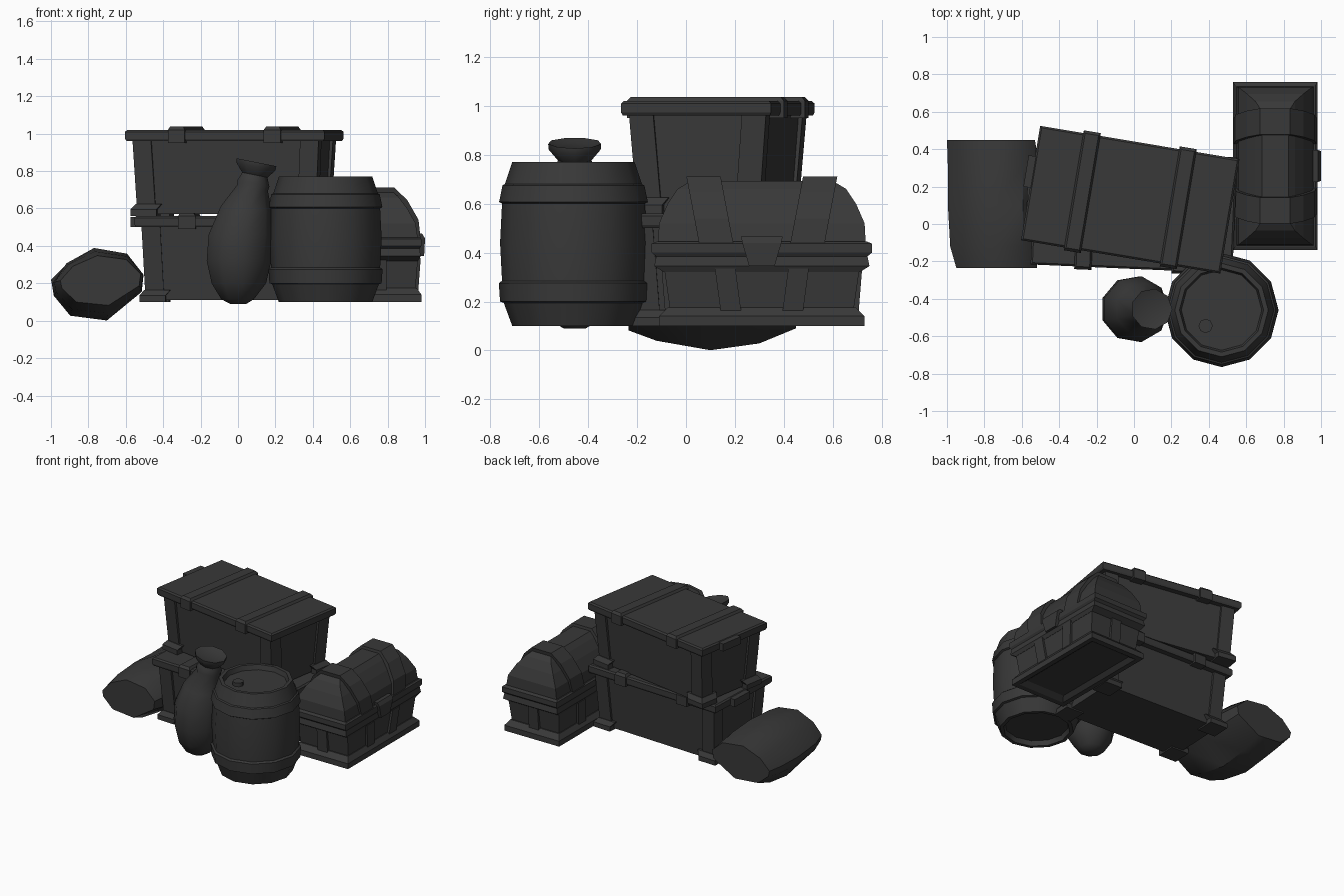
import bpy
from math import sin, cos, pi, radians
from mathutils import Matrix, Vector

if "Cube" in bpy.data.objects:
    bpy.data.objects.remove(bpy.data.objects["Cube"])

mat = bpy.data.materials.new("charcoal")
mat.use_nodes = True
CHARCOAL = (0.04, 0.04, 0.04, 1)
mat.diffuse_color = CHARCOAL
mat.node_tree.nodes["Principled BSDF"].inputs["Base Color"].default_value = CHARCOAL


def loft(name, rings, place=None, smooth=None):
    """Skin equal-length rings of points and cap both ends."""
    n = len(rings[0])
    verts = [place @ Vector(p) if place else Vector(p) for r in rings for p in r]
    faces = [[k * n + i, k * n + (i + 1) % n, (k + 1) * n + (i + 1) % n, (k + 1) * n + i]
             for k in range(len(rings) - 1) for i in range(n)]
    faces += [list(range(n))[::-1], [len(verts) - n + i for i in range(n)]]
    mesh = bpy.data.meshes.new(name)
    mesh.from_pydata(verts, [], faces)
    mesh.materials.append(mat)
    ob = bpy.data.objects.new(name, mesh)
    bpy.context.collection.objects.link(ob)
    bpy.ops.object.select_all(action='DESELECT')
    ob.select_set(True)
    bpy.context.view_layer.objects.active = ob
    bpy.ops.object.mode_set(mode='EDIT')
    bpy.ops.mesh.select_all(action='SELECT')
    bpy.ops.mesh.normals_make_consistent(inside=False)
    bpy.ops.object.mode_set(mode='OBJECT')
    if smooth:
        bpy.ops.object.shade_smooth_by_angle(angle=radians(smooth))
    return ob


def rect(cx, cy, z, hx, hy):
    return [(cx - hx, cy - hy, z), (cx + hx, cy - hy, z), (cx + hx, cy + hy, z), (cx - hx, cy + hy, z)]


def blocks(name, cx, cy, levels, place=None):
    """Stacked rectangles: levels are (z, half x, half y)."""
    return loft(name, [rect(cx, cy, *lv) for lv in levels], place)


def circle(n, cx, cy, z, r, tilt=0):
    return [(cx + r * cos(2 * pi * i / n), cy + r * sin(2 * pi * i / n),
             z - tilt * r * cos(2 * pi * i / n)) for i in range(n)]


# Crates: tapered body, corner posts, flared feet, lid with two battens
def crate(name, x, y, z, turn):
    place = Matrix.Translation((x, y, z)) @ Matrix.Rotation(radians(turn), 4, 'Z')
    blocks(name + "_body", 0, 0, [(0.01, 0.47, 0.24), (0.42, 0.488, 0.268)], place)
    for sx in (-1, 1):
        for sy in (-1, 1):
            tag = ("right" if sx < 0 else "left") + ("_front" if sy < 0 else "_back")
            post = [[(sx * (ox - px), sy * (oy - py), pz)
                     for px, py in ((0, 0), (0.1, 0), (0.1, 0.1), (0, 0.1))]
                    for ox, oy, pz in ((0.485, 0.255, 0.04), (0.505, 0.285, 0.42))]
            loft(f"{name}_post_{tag}", post, place)
            foot = [[(sx * (ox - px), sy * (oy - py), pz)
                     for px, py in ((0, 0), (0.14, 0), (0.14, 0.14), (0, 0.14))]
                    for ox, oy, pz in ((0.515, 0.285, 0), (0.515, 0.285, 0.035), (0.49, 0.262, 0.065))]
            loft(f"{name}_foot_{tag}", foot, place)
        blocks(f"{name}_batten_{sx}", sx * 0.26, 0,
               [(0.39, 0.046, 0.325), (0.46, 0.046, 0.325), (0.477, 0.036, 0.31)], place)
    blocks(name + "_lid", 0, 0,
           [(0.4, 0.532, 0.305), (0.412, 0.54, 0.31), (0.45, 0.54, 0.31), (0.46, 0.53, 0.3)], place)
    blocks(name + "_end_plate", -0.5, 0.06, [(0.4, 0.075, 0.085), (0.455, 0.075, 0.085)], place)


crate("lower_crate", 0.0, 0.07, 0.1, -2.5)
crate("upper_crate", -0.02, 0.13, 0.56, -9.5)

# Barrel: bulging staves, two hoops, recessed ends and a bung
BX, BY = 0.468, -0.46
barrel = [(0.215, 0.135), (0.225, 0.1), (0.25, 0.1), (0.285, 0.195), (0.3, 0.2), (0.305, 0.275),
          (0.292, 0.285), (0.3, 0.44), (0.292, 0.6), (0.304, 0.607), (0.29, 0.675), (0.28, 0.68),
          (0.25, 0.77), (0.225, 0.77), (0.215, 0.735)]
loft("barrel", [circle(12, BX, BY, z, r) for r, z in barrel], smooth=35)
loft("barrel_bung", [circle(8, BX - 0.085, BY - 0.085, z, 0.038) for z in (0.72, 0.762)], smooth=50)

# Upright sack with a tied neck and flared mouth: (z, centre x, radius, tilt)
sack = [(0.09, 0, 0.045, 0), (0.115, -0.005, 0.09, 0), (0.2, 0, 0.15, 0), (0.32, 0, 0.178, 0),
        (0.46, 0.01, 0.178, 0), (0.6, 0.04, 0.14, 0.1), (0.71, 0.075, 0.085, 0.2),
        (0.735, 0.08, 0.088, 0.2), (0.765, 0.085, 0.075, 0.2), (0.78, 0.088, 0.07, 0.2),
        (0.825, 0.093, 0.108, 0.2), (0.848, 0.095, 0.11, 0.2), (0.835, 0.095, 0.07, 0.2)]
loft("upright_sack", [circle(9, cx, -0.455, z, r, t) for z, cx, r, t in sack], smooth=50)

# Lying sack: an irregular outline carried along y, squashed at both ends
outline = [(-0.25, 0.0), (-0.17, 0.11), (-0.02, 0.19), (0.16, 0.16), (0.25, 0.05),
           (0.24, -0.04), (0.05, -0.19), (-0.15, -0.165), (-0.24, -0.06)]
stations = [(-0.235, -0.735, 0.215, 0.86, 0.7), (-0.12, -0.745, 0.205, 0.95, 0.87),
            (0.1, -0.75, 0.195, 0.98, 1.02), (0.3, -0.75, 0.2, 0.98, 0.9), (0.45, -0.765, 0.22, 0.94, 0.68)]
loft("lying_sack", [[(cx + px * sx, y, cz + pz * sz) for px, pz in outline]
                    for y, cx, cz, sx, sz in stations], smooth=40)

# Chest: plinth, body, rim and rounded lid
CX, CY = 0.755, 0.31
blocks("chest_plinth", CX, CY, [(0.125, 0.16, 0.34), (0.1, 0.19, 0.38), (0.1, 0.225, 0.42),
                                (0.14, 0.225, 0.42), (0.175, 0.2, 0.385)])
blocks("chest_body", CX, CY, [(0.13, 0.19, 0.37), (0.34, 0.208, 0.4)])
blocks("chest_rim", CX, CY, [(0.32, 0.208, 0.4), (0.345, 0.222, 0.44), (0.385, 0.216, 0.432),
                             (0.4, 0.225, 0.45), (0.437, 0.225, 0.45), (0.445, 0.215, 0.43)])
blocks("chest_lid", CX, CY, [(0.43, 0.208, 0.425), (0.52, 0.195, 0.42), (0.6, 0.15, 0.385),
                             (0.66, 0.105, 0.345), (0.693, 0.07, 0.29)])

# Lid straps follow the arch and lean outward; body straps sit below them
arch = [(0.222, 0.43), (0.21, 0.54), (0.15, 0.645), (0.08, 0.712)]
arch = arch + [(-px, pz) for px, pz in reversed(arch)]
for s, side in ((-1, "front"), (1, "back")):
    strap = [[(CX + px, CY + s * (0.185 + 0.19 * (pz - 0.43)) + e * 0.07, pz) for px, pz in arch]
             for e in (-1, 1)]
    loft(f"chest_lid_strap_{side}", strap)
    band = [rect(CX, CY + s * (0.15 - shift), z, hx, 0.042)
            for z, hx, shift in ((0.15, 0.208, 0.025), (0.335, 0.222, 0))]
    loft(f"chest_body_strap_{side}", band)
    blocks(f"chest_end_strap_{side}", CX, CY + s * 0.2, [(0.15, 0.04, 0.195), (0.335, 0.04, 0.21)])

# Tapered lock plate on the outer side
blocks("chest_clasp", CX + 0.2, CY, [(0.345, 0.04, 0.052), (0.44, 0.045, 0.08), (0.465, 0.03, 0.085)])
